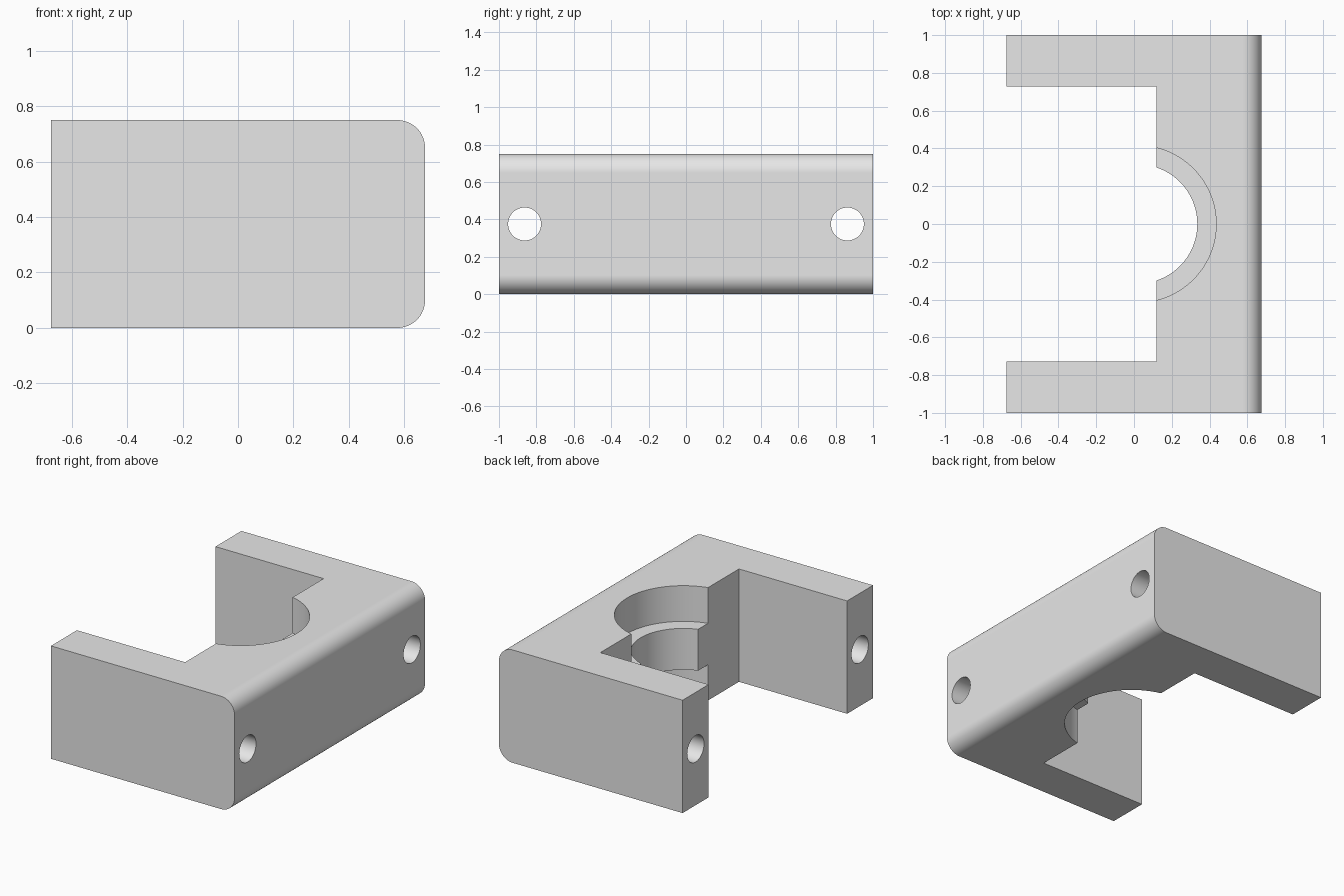
import bpy, math
from math import cos, sin, pi

cube = bpy.data.objects.get("Cube")
if cube:
    bpy.data.objects.remove(cube, do_unlink=True)

HALF_X, HALF_Y, HEIGHT = 0.675, 1.0, 0.75
EDGE_RADIUS = 0.1
MID = HEIGHT / 2

grey = bpy.data.materials.new("light_grey")
grey.use_nodes = True
colour = (0.8, 0.8, 0.8, 1)
grey.diffuse_color = colour
grey.node_tree.nodes["Principled BSDF"].inputs["Base Color"].default_value = colour


def extruded_profile(name, profile):
    """Extrude an xz outline along the full width."""
    n = len(profile)
    verts = [(x, y, z) for y in (-HALF_Y, HALF_Y) for x, z in profile]
    faces = [list(range(n)), list(range(n, 2 * n))[::-1]]
    faces += [(i, i + n, (i + 1) % n + n, (i + 1) % n) for i in range(n)]
    mesh = bpy.data.meshes.new(name)
    mesh.from_pydata(verts, [], [f[::-1] for f in faces])
    obj = bpy.data.objects.new(name, mesh)
    bpy.context.collection.objects.link(obj)
    bpy.context.view_layer.objects.active = obj
    bpy.ops.object.select_all(action='DESELECT')
    obj.select_set(True)
    bpy.ops.object.mode_set(mode='EDIT')
    bpy.ops.mesh.select_all(action='SELECT')
    bpy.ops.mesh.normals_make_consistent(inside=False)
    bpy.ops.object.mode_set(mode='OBJECT')
    return obj


def cut(target, cutter):
    """Subtract the cutter and remove it."""
    mod = target.modifiers.new("cut", 'BOOLEAN')
    mod.operation, mod.solver, mod.object = 'DIFFERENCE', 'EXACT', cutter
    bpy.context.view_layer.objects.active = target
    bpy.ops.object.modifier_apply(modifier=mod.name)
    bpy.data.objects.remove(cutter, do_unlink=True)


def cylinder(radius, depth, location, rotation=(0, 0, 0), sides=128):
    bpy.ops.mesh.primitive_cylinder_add(vertices=sides, radius=radius, depth=depth,
                                        location=location, rotation=rotation)
    return bpy.context.object


# Body with two rounded long edges
def corner(cz, start):
    return [(HALF_X - EDGE_RADIUS + EDGE_RADIUS * cos(start + pi / 2 * i / 16),
             cz + EDGE_RADIUS * sin(start + pi / 2 * i / 16)) for i in range(17)]


outline = [(-HALF_X, 0)] + corner(EDGE_RADIUS, -pi / 2)
outline += corner(HEIGHT - EDGE_RADIUS, 0) + [(-HALF_X, HEIGHT)]
bracket = extruded_profile("clamp_bracket", outline)
bracket.data.materials.append(grey)

# Open pocket between the two arms
bpy.ops.mesh.primitive_cube_add(size=1, location=(0.12 - 0.5, 0, MID))
pocket = bpy.context.object
pocket.scale = (1.0, 1.455, 2)
bpy.ops.object.transform_apply(location=False, rotation=False, scale=True)
cut(bracket, pocket)

# Stepped bore, leaving a ridge at mid height
BORE_X, RIDGE = 0.02, 0.275
cut(bracket, cylinder(0.315, 2, (BORE_X, 0, MID)))
for side in (-1, 1):
    cut(bracket, cylinder(0.415, 1, (BORE_X, 0, MID + side * (RIDGE / 2 + 0.5))))

# Bolt holes along both arms
for side in (-1, 1):
    cut(bracket, cylinder(0.088, 3, (0, side * 0.863, MID), (0, pi / 2, 0), 64))

# Smooth curves, crisp flats
bpy.ops.object.select_all(action='DESELECT')
bracket.select_set(True)
bpy.context.view_layer.objects.active = bracket
bpy.ops.object.shade_smooth_by_angle(angle=math.radians(30))
normals = bracket.modifiers.new("weighted_normals", 'WEIGHTED_NORMAL')
normals.keep_sharp = True
